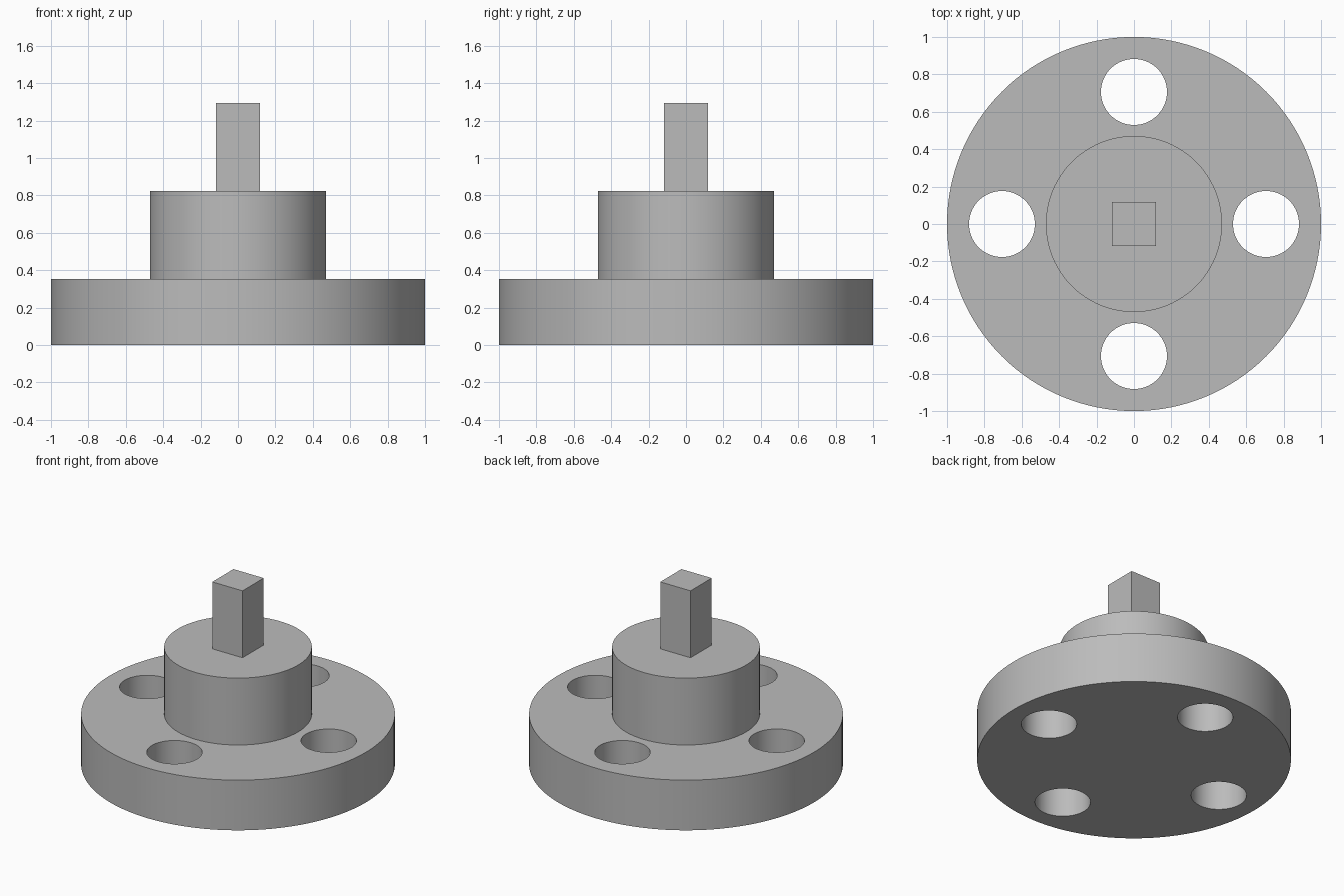
import bpy
import math

default_cube = bpy.data.objects.get("Cube")
if default_cube:
    bpy.data.objects.remove(default_cube, do_unlink=True)

UNIT = 1 / 17          # the flange radius is 17 units
FLANGE_TOP, HUB_TOP, SHAFT_TOP = 6, 14, 22

grey = bpy.data.materials.new("plain_grey")
grey.use_nodes = True
colour = (0.5, 0.5, 0.5, 1)
grey.diffuse_color = colour
grey.node_tree.nodes["Principled BSDF"].inputs["Base Color"].default_value = colour


def cylinder(name, radius, bottom, top, x=0, y=0, sides=128):
    bpy.ops.mesh.primitive_cylinder_add(
        vertices=sides, radius=radius * UNIT, depth=(top - bottom) * UNIT,
        location=(x * UNIT, y * UNIT, (top + bottom) / 2 * UNIT))
    obj = bpy.context.object
    obj.name = name
    obj.data.materials.append(grey)
    return obj


def activate(obj):
    bpy.ops.object.select_all(action="DESELECT")
    obj.select_set(True)
    bpy.context.view_layer.objects.active = obj


# Round flange with four bolt holes
flange = cylinder("flange", 17, 0, FLANGE_TOP)
for i in range(4):
    angle = i * math.pi / 2
    cutter = cylinder("hole_cutter", 3, -1, FLANGE_TOP + 1,
                      12 * math.cos(angle), 12 * math.sin(angle), 64)
    cutter.hide_render = True
    activate(flange)
    cut = flange.modifiers.new("bolt_hole", "BOOLEAN")
    cut.operation = "DIFFERENCE"
    cut.solver = "EXACT"
    cut.object = cutter
    bpy.ops.object.modifier_apply(modifier=cut.name)
    bpy.data.objects.remove(cutter, do_unlink=True)

# Central hub
hub = cylinder("hub", 8, FLANGE_TOP, HUB_TOP)

for part in (flange, hub):
    activate(part)
    bpy.ops.object.shade_smooth_by_angle(angle=math.radians(30))

# Square drive shaft
bpy.ops.mesh.primitive_cube_add(size=1, location=(0, 0, (HUB_TOP + SHAFT_TOP) / 2 * UNIT))
shaft = bpy.context.object
shaft.name = "square_shaft"
shaft.scale = (4 * UNIT, 4 * UNIT, (SHAFT_TOP - HUB_TOP) * UNIT)
bpy.ops.object.transform_apply(location=False, rotation=False, scale=True)
shaft.data.materials.append(grey)
